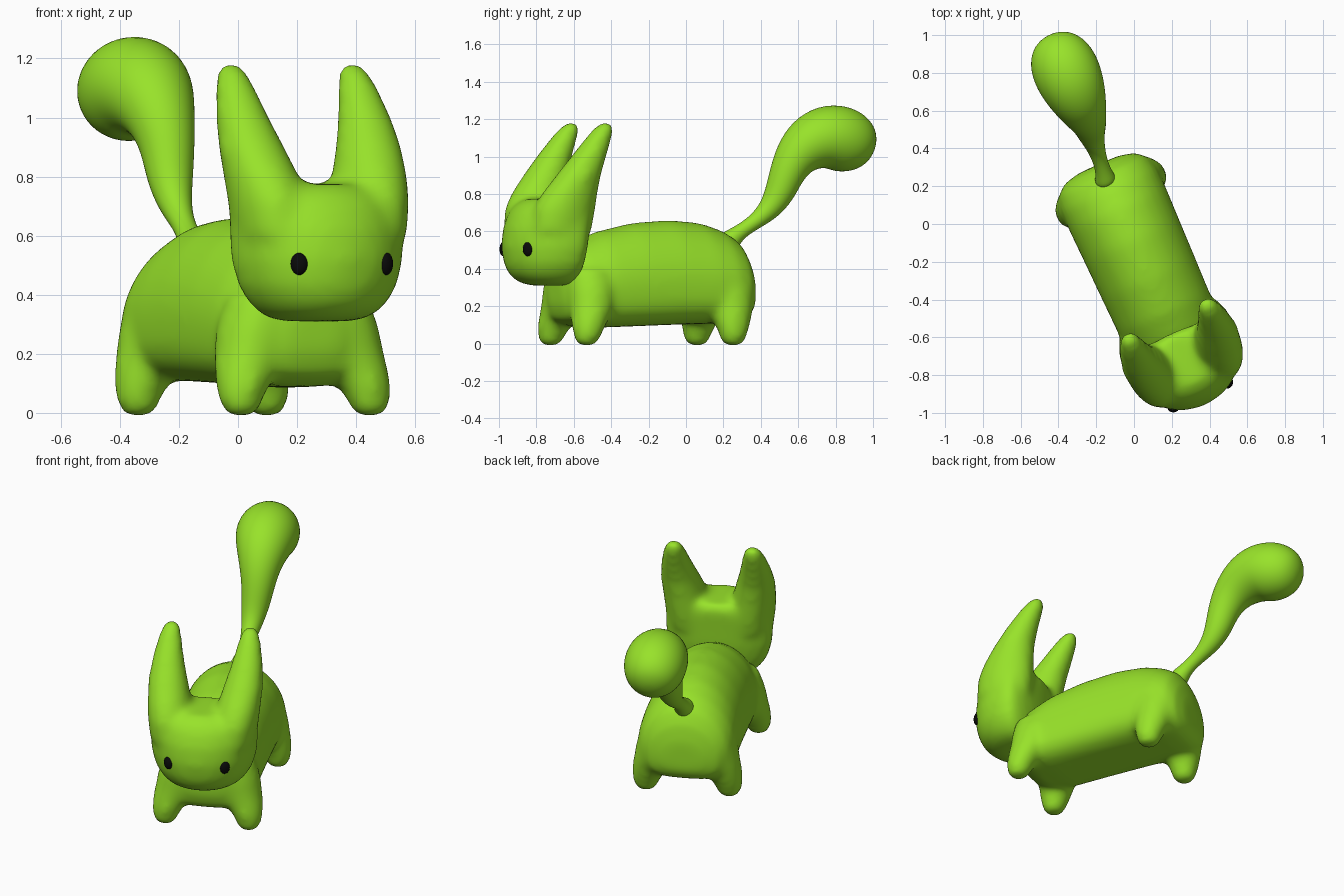
import bpy, bmesh
from math import sin, cos, pi, radians, copysign
from mathutils import Matrix, Vector

cube = bpy.data.objects.get("Cube")
if cube:
    bpy.data.objects.remove(cube, do_unlink=True)

# The animal is built facing -y, then turned as a whole
POSE = Matrix.Translation((-0.043, -0.019, 0)) @ Matrix.Rotation(radians(24), 4, 'Z')
SIDES = 32


def material(name, rgb, roughness):
    mat = bpy.data.materials.new(name)
    mat.use_nodes = True
    mat.diffuse_color = (*rgb, 1)
    shader = next(n for n in mat.node_tree.nodes if n.type == 'BSDF_PRINCIPLED')
    shader.inputs["Base Color"].default_value = (*rgb, 1)
    shader.inputs["Roughness"].default_value = roughness
    return mat


green = material("leaf green", (0.315, 0.765, 0.023), 0.6)
black = material("eye black", (0.003, 0.003, 0.003), 0.4)


def spow(value, n):
    return copysign(abs(value) ** (2 / n), value)


def angles():
    return [2 * pi * i / SIDES for i in range(SIDES)]


def loft(bm, rings):
    """Bridge a list of point rings and close both ends."""
    loops = [[bm.verts.new(p) for p in ring] for ring in rings]
    for a, b in zip(loops, loops[1:]):
        for i in range(SIDES):
            j = (i + 1) % SIDES
            bm.faces.new((a[i], a[j], b[j], b[i]))
    bm.faces.new(loops[0][::-1])
    bm.faces.new(loops[-1])


def finish(name, bm, mat, matrix=POSE):
    bmesh.ops.recalc_face_normals(bm, faces=bm.faces)
    mesh = bpy.data.meshes.new(name)
    bm.to_mesh(mesh)
    bm.free()
    mesh.materials.append(mat)
    for face in mesh.polygons:
        face.use_smooth = True
    obj = bpy.data.objects.new(name, mesh)
    bpy.context.collection.objects.link(obj)
    obj.matrix_world = matrix
    return obj


def blend(obj, iterations):
    """Fuse overlapping volumes and soften the joins."""
    remesh = obj.modifiers.new("fuse", 'REMESH')
    remesh.mode = 'VOXEL'
    remesh.voxel_size = 0.018
    remesh.use_smooth_shade = True
    smooth = obj.modifiers.new("soften", 'SMOOTH')
    smooth.factor = 0.5
    smooth.iterations = iterations


def upright(sections):
    """Rings stacked along z: (z, x, y, x radius, y radius)."""
    return [[(x + rx * cos(t), y + ry * sin(t), z) for t in angles()]
            for z, x, y, rx, ry in sections]


# Body: loaf with a domed back, (y, half width, bottom, top)
bm = bmesh.new()
rings = []
for y, w, low, top in [(-.745, .10, .21, .36), (-.72, .19, .13, .46), (-.64, .245, .09, .54),
                       (-.5, .265, .085, .60), (-.3, .27, .092, .645), (-.08, .275, .1, .662),
                       (.1, .28, .105, .645), (.22, .28, .108, .605), (.3, .255, .12, .555),
                       (.345, .2, .15, .47), (.365, .11, .2, .37)]:
    mid = low + 0.4 * (top - low)
    rings.append([(w * spow(cos(t), 1.9 if sin(t) > 0 else 3.2), y,
                   mid + (spow(sin(t), 1.9) * (top - mid) if sin(t) > 0
                          else spow(sin(t), 3.2) * (mid - low))) for t in angles()])
loft(bm, rings)

# Legs: short stubs that flare widely into the body
for side in (-1, 1):
    for foot_y, hip_y in ((-.667, -.6), (.19, .205)):
        loft(bm, upright([(z, side * x, foot_y + (hip_y - foot_y) * k, r, r)
                          for z, x, k, r in [(-.013, .238, 0, .035), (.008, .238, 0, .062),
                                             (.05, .236, .1, .077), (.09, .226, .25, .09),
                                             (.14, .208, .5, .105), (.2, .182, .8, .122),
                                             (.3, .15, 1, .136), (.4, .115, 1, .13)]]))
blend(finish("body_and_legs", bm, green), 18)

# Head: round face, flatter back, (z, half width, front, back)
bm = bmesh.new()
rings = []
for z, w, front, back in [(.31, .13, -.88, -.69), (.33, .195, -.945, -.67),
                          (.37, .24, -.992, -.65), (.43, .278, -1.018, -.635),
                          (.52, .302, -1.03, -.62), (.62, .305, -1.018, -.615),
                          (.7, .3, -.985, -.61), (.745, .275, -.95, -.61),
                          (.775, .2, -.9, -.63)]:
    mid = front + 0.74 * (back - front)
    rings.append([(w * spow(cos(t), 2.1),
                   mid + spow(sin(t), 2.1) * (back - mid if sin(t) > 0 else mid - front), z)
                  for t in angles()])
loft(bm, rings)

# Ears: broad at the cheeks, sweeping back to the tips
for side in (-1, 1):
    loft(bm, upright([(z, side * x, y, rx, ry) for z, x, y, rx, ry in [
        (.6, .18, -.79, .12, .17), (.72, .19, -.775, .125, .172),
        (.8, .2, -.75, .122, .155), (.9, .217, -.705, .11, .122),
        (1.0, .226, -.65, .09, .097), (1.1, .227, -.592, .068, .072),
        (1.155, .225, -.558, .052, .054), (1.187, .225, -.545, .03, .03)]]))
blend(finish("head_and_ears", bm, green), 20)

# Tail: thin root swelling to a drooping bulb, (y, z, radius)
bm = bmesh.new()
path = [(.26, .535, .065), (.3, .573, .048), (.35, .61, .038), (.42, .655, .042),
        (.495, .715, .06), (.55, .8, .08), (.585, .9, .092), (.635, .995, .115),
        (.715, 1.068, .15), (.81, 1.105, .174), (.9, 1.1, .18), (.98, 1.07, .165),
        (1.04, 1.043, .125), (1.07, 1.03, .075), (1.082, 1.025, .025)]
rings = []
for i, (y, z, r) in enumerate(path):
    before, after = path[max(i - 1, 0)], path[min(i + 1, len(path) - 1)]
    along = Vector((0, after[0] - before[0], after[1] - before[1])).normalized()
    across = Vector((1, 0, 0))
    up = across.cross(along)
    centre = Vector((0.048 * min(1, i / 6), y, z))
    rings.append([centre + r * (cos(t) * across + sin(t) * up) for t in angles()])
loft(bm, rings)
subdivide = finish("tail", bm, green).modifiers.new("round", 'SUBSURF')
subdivide.levels = subdivide.render_levels = 2

# Eyes: small upright beads on the face
for side, name in ((-1, "right_eye"), (1, "left_eye")):
    bm = bmesh.new()
    bmesh.ops.create_uvsphere(bm, u_segments=24, v_segments=16, radius=1)
    bmesh.ops.scale(bm, vec=(.029, .02, .038), verts=bm.verts)
    place = Matrix.Translation((side * .161, -.977, .505)) @ Matrix.Rotation(
        side * radians(28), 4, 'Z')
    finish(name, bm, black, POSE @ place)
